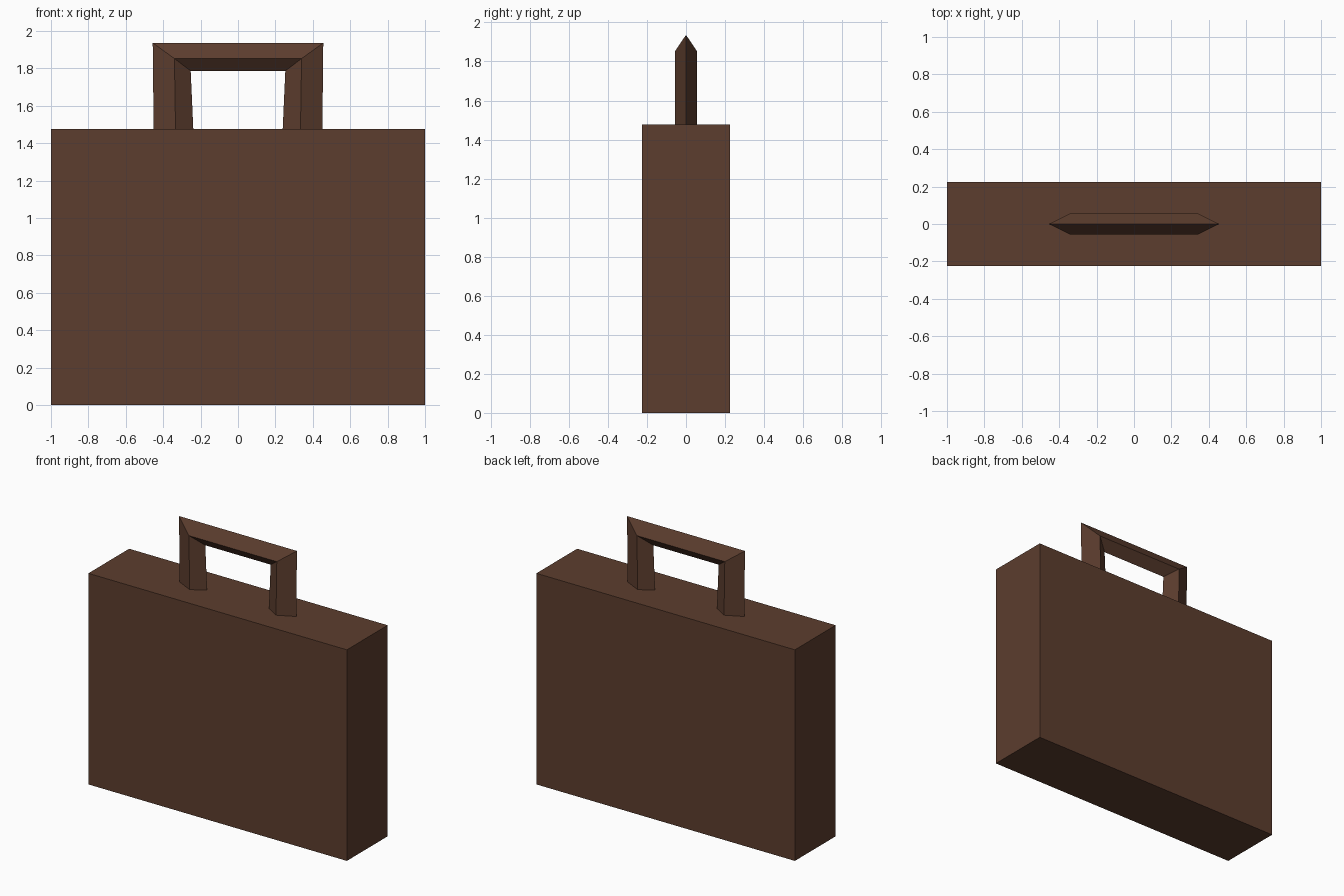
import bpy, bmesh

if "Cube" in bpy.data.objects:
    bpy.data.objects.remove(bpy.data.objects["Cube"])

leather = bpy.data.materials.new("brown leather")
leather.diffuse_color = (0.107, 0.0467, 0.0273, 1.0)
leather.use_nodes = True
leather.node_tree.nodes["Principled BSDF"].inputs["Base Color"].default_value = leather.diffuse_color


def add_object(name, bm):
    bmesh.ops.recalc_face_normals(bm, faces=bm.faces)
    mesh = bpy.data.meshes.new(name)
    bm.to_mesh(mesh)
    bm.free()
    mesh.materials.append(leather)
    obj = bpy.data.objects.new(name, mesh)
    bpy.context.collection.objects.link(obj)
    return obj


# Case body: plain box
W, D, H = 2.0, 0.45, 1.476
bm = bmesh.new()
bmesh.ops.create_cube(bm, size=1.0)
for v in bm.verts:
    v.co = (v.co.x * W, v.co.y * D, (v.co.z + 0.5) * H)
add_object("case_body", bm)

# Handle: diamond section swept up, across and down with mitred corners
# Each section point: x at foot, x at corner, z at corner, y
section = [
    (0.451, 0.456, 1.936, 0.0),     # outer ridge
    (0.334, 0.340, 1.852, -0.057),  # front ridge
    (0.239, 0.253, 1.786, 0.0),     # inner ridge
    (0.334, 0.340, 1.852, 0.057),   # back ridge
]
bm = bmesh.new()
rings = []
for side, at_foot in ((-1, True), (-1, False), (1, False), (1, True)):
    rings.append([bm.verts.new((side * (foot if at_foot else corner), y,
                                H if at_foot else z))
                  for foot, corner, z, y in section])
for a, b in zip(rings, rings[1:]):
    for i in range(4):
        j = (i + 1) % 4
        bm.faces.new((a[i], a[j], b[j], b[i]))
bm.faces.new(rings[0])
bm.faces.new(rings[-1])
add_object("carry_handle", bm)
